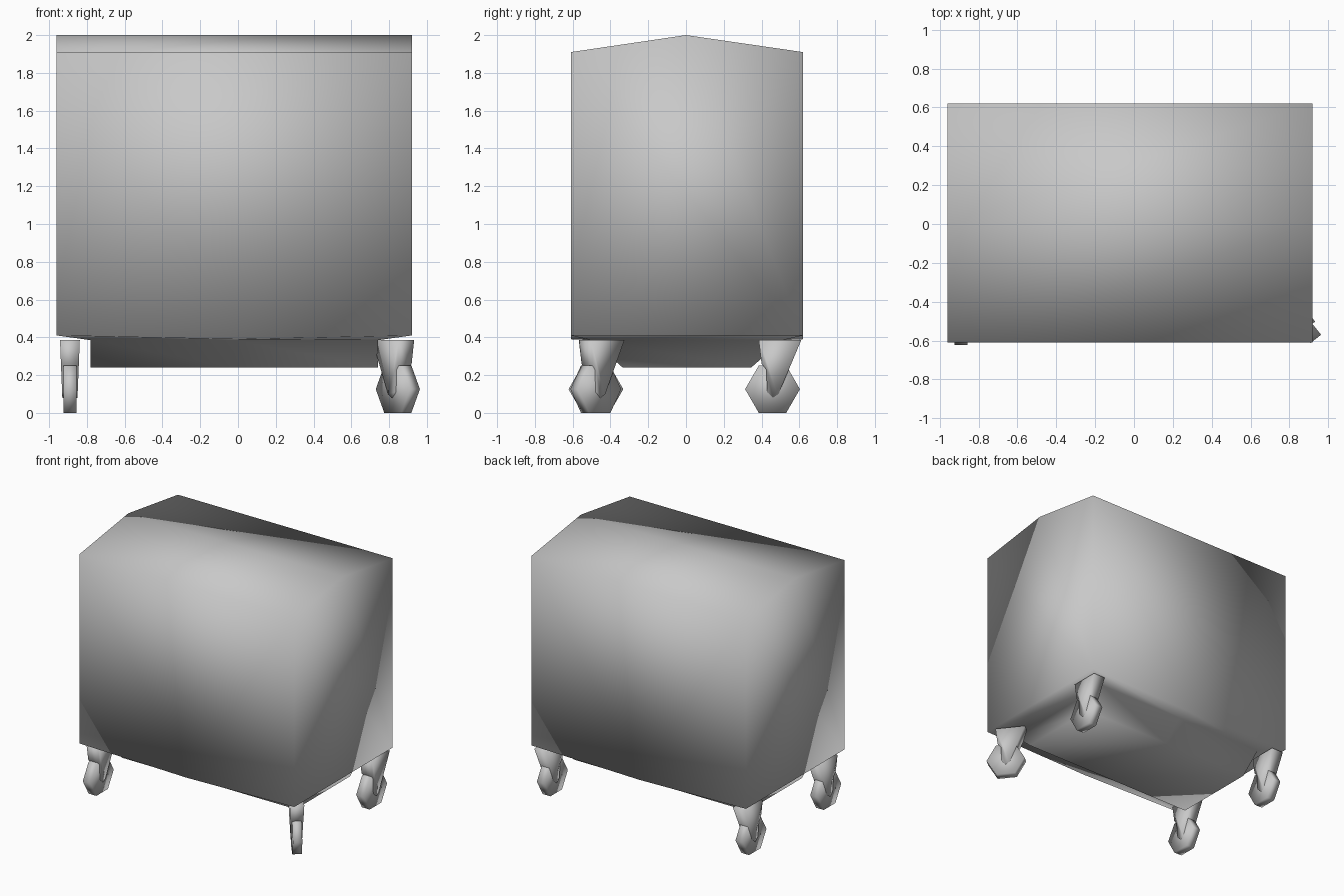
import bpy, bmesh, math
from mathutils import Matrix, Vector

cube = bpy.data.objects.get("Cube")
if cube:
    bpy.data.objects.remove(cube, do_unlink=True)

GREY = (0.58, 0.58, 0.58, 1)
mat = bpy.data.materials.new("plain grey")
mat.use_nodes = True
mat.diffuse_color = GREY
mat.node_tree.nodes["Principled BSDF"].inputs["Base Color"].default_value = GREY


def finish(name, bm, matrix=None):
    """Turn a bmesh into a smooth-shaded object."""
    if matrix:
        bm.transform(matrix)
    bmesh.ops.recalc_face_normals(bm, faces=bm.faces)
    for f in bm.faces:
        f.smooth = True
    me = bpy.data.meshes.new(name)
    bm.to_mesh(me)
    bm.free()
    me.materials.append(mat)
    ob = bpy.data.objects.new(name, me)
    bpy.context.collection.objects.link(ob)
    return ob


# Body: gabled box whose floor steps down into a tapered tray
X0, X1, Y0, Y1 = -0.96, 0.92, -0.61, 0.62
XM = (X0 + X1) / 2
bm = bmesh.new()


def ring(x0, x1, y0, y1, z, z_mid):
    """Six points around a rectangle, with midpoints on the long edges."""
    pts = [(x0, y0, z), (XM, y0, z_mid), (x1, y0, z),
           (x1, y1, z), (XM, y1, z_mid), (x0, y1, z)]
    return [bm.verts.new(p) for p in pts]


rim = ring(X0, X1, Y0, Y1, 0.41, 0.39)
floor = ring(-0.78, 0.74, -0.5, 0.51, 0.385, 0.385)
tray = ring(-0.78, 0.74, -0.335, 0.345, 0.24, 0.24)
for a, b in ((rim, floor), (floor, tray)):
    for i in range(6):
        j = (i + 1) % 6
        bm.faces.new((a[i], a[j], b[j], b[i]))
bm.faces.new(tray)

# Walls, gable ends and the two roof slopes
eave = [bm.verts.new((x, y, 1.91)) for x, y in ((X0, Y0), (X1, Y0), (X1, Y1), (X0, Y1))]
ridge = [bm.verts.new((x, 0, 2.0)) for x in (X0, X1)]
bm.faces.new((rim[0], rim[1], rim[2], eave[1], eave[0]))
bm.faces.new((rim[3], rim[4], rim[5], eave[3], eave[2]))
bm.faces.new((rim[2], rim[3], eave[2], ridge[1], eave[1]))
bm.faces.new((rim[5], rim[0], eave[0], ridge[0], eave[3]))
bm.faces.new((eave[0], eave[1], ridge[1], ridge[0]))
bm.faces.new((eave[2], eave[3], ridge[0], ridge[1]))
finish("body", bm)

# Fork outline: distance along the trail direction, and height
FORK = [(-0.11, 0.385), (0.115, 0.385), (0.1, 0.26), (0.075, 0.23),
        (0.07, 0.11), (0.04, 0.08), (0.01, 0.1)]


def caster(name, x, y, angle):
    """Hexagonal wheel in a tapered fork, swivelled by an angle in degrees."""
    place = Matrix.Translation((x, y, 0)) @ Matrix.Rotation(math.radians(angle), 4, 'Z')
    bm = bmesh.new()
    sides = []
    for s in (-1, 1):
        sides.append([bm.verts.new((t, s * (0.037 + 0.04 * z), z)) for t, z in FORK])
        bm.faces.new(sides[-1])
    for i in range(len(FORK)):
        j = (i + 1) % len(FORK)
        bm.faces.new((sides[0][i], sides[0][j], sides[1][j], sides[1][i]))
    finish(name + "_fork", bm, place)

    bm = bmesh.new()
    bmesh.ops.create_cone(bm, cap_ends=True, segments=6, radius1=0.145,
                          radius2=0.145, depth=0.068)
    # Stand the wheel on one of its flats, with a corner along the trail
    first = max(bm.verts, key=lambda v: v.co.x).co
    bm.transform(Matrix.Rotation(-math.atan2(first.y, first.x), 4, 'Z'))
    bm.transform(Matrix.Translation((0.042, 0, 0.1256)) @ Matrix.Rotation(math.pi / 2, 4, 'X'))
    finish(name + "_wheel", bm, place)


# Four casters, one of them swivelled aside
caster("front_right_caster", -0.89, -0.435, -90)
caster("front_left_caster", 0.82, -0.445, -51.5)
caster("back_right_caster", -0.89, 0.5, -90)
caster("back_left_caster", 0.85, 0.5, -90)
